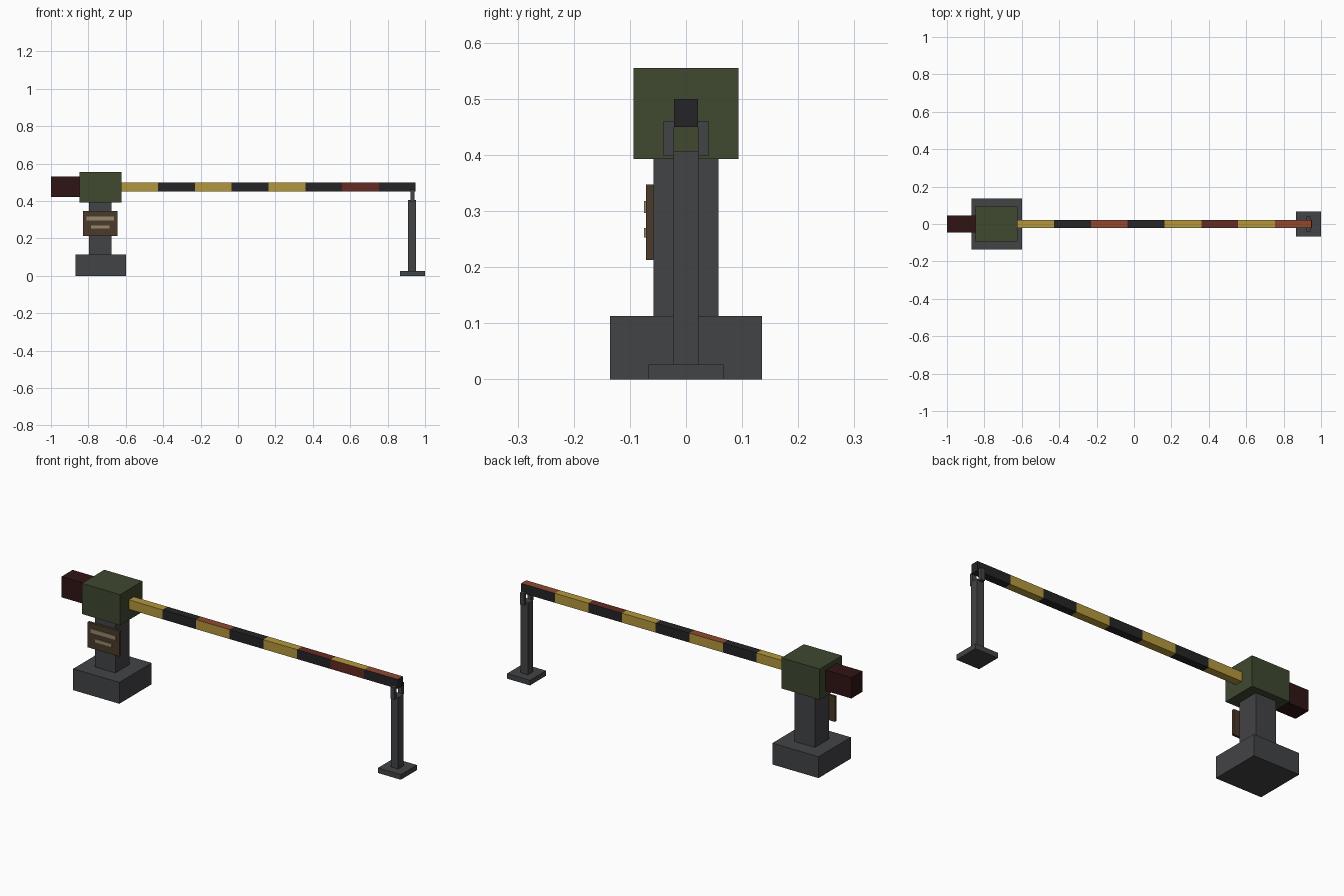
import bpy, bmesh
from mathutils import Vector

if "Cube" in bpy.data.objects:
    bpy.data.objects.remove(bpy.data.objects["Cube"])


def mat(name, rgb):
    m = bpy.data.materials.new(name)
    m.diffuse_color = (*rgb, 1)
    m.use_nodes = True
    m.node_tree.nodes["Principled BSDF"].inputs["Base Color"].default_value = m.diffuse_color
    return m


STEEL = mat("dark_steel", (0.055, 0.057, 0.062))
GREEN = mat("olive_green", (0.05, 0.065, 0.03))
MAROON = mat("maroon", (0.03, 0.007, 0.007))
BROWN = mat("brown", (0.07, 0.042, 0.022))
TAN = mat("tan", (0.30, 0.25, 0.15))
YELLOW = mat("yellow", (0.45, 0.31, 0.045))
BLACK = mat("black", (0.018, 0.018, 0.02))
RED = mat("red", (0.28, 0.065, 0.03))
DARK_RED = mat("dark_red", (0.13, 0.024, 0.016))


def box(name, x, y, z, *mats):
    """Box from (min, max) ranges on each axis."""
    lo, hi = Vector((x[0], y[0], z[0])), Vector((x[1], y[1], z[1]))
    bm = bmesh.new()
    bmesh.ops.create_cube(bm, size=1)
    for v in bm.verts:
        v.co = (lo + hi) / 2 + v.co * (hi - lo)
    me = bpy.data.meshes.new(name)
    bm.to_mesh(me)
    bm.free()
    ob = bpy.data.objects.new(name, me)
    bpy.context.collection.objects.link(ob)
    for m in mats:
        me.materials.append(m)
    return ob


# Pedestal, motor head and counterweight
box("pedestal_base", (-0.87, -0.60), (-0.135, 0.135), (0, 0.113), STEEL)
box("pedestal_column", (-0.796, -0.677), (-0.058, 0.058), (0.113, 0.393), STEEL)
box("pivot_housing", (-0.848, -0.624), (-0.094, 0.094), (0.393, 0.555), GREEN)
box("counterweight", (-1.0, -0.848), (-0.046, 0.046), (0.422, 0.532), MAROON)

# Notice plate with two raised bars
box("notice_plate", (-0.83, -0.643), (-0.071, -0.058), (0.213, 0.347), BROWN)
box("notice_bar_upper", (-0.81, -0.664), (-0.075, -0.071), (0.297, 0.318), TAN)
box("notice_bar_lower", (-0.785, -0.687), (-0.075, -0.071), (0.253, 0.27), TAN)

# Striped boom: alternating segments, some with worn red top or front faces
TOP_RED = {2: RED, 5: DARK_RED, 7: RED}
FRONT_RED = {6: DARK_RED}
X0, X1, N = -0.624, 0.95, 8
step = (X1 - X0) / N
for i in range(N):
    base = BLACK if i % 2 else YELLOW
    seg = box(f"boom_stripe_{i + 1}", (X0 + i * step, X0 + (i + 1) * step),
              (-0.021, 0.021), (0.45, 0.50),
              base, TOP_RED.get(i, base), FRONT_RED.get(i, base))
    for p in seg.data.polygons:
        if p.normal.z > 0.5:
            p.material_index = 1
        elif p.normal.y < -0.5:
            p.material_index = 2

# Rest post with a two-pronged fork
box("rest_foot", (0.866, 1.0), (-0.067, 0.067), (0, 0.027), STEEL)
box("rest_post", (0.91, 0.953), (-0.022, 0.022), (0.027, 0.406), STEEL)
for side, s in (("front", -1), ("back", 1)):
    y = sorted((s * 0.021, s * 0.040))
    box(f"rest_prong_{side}", (0.921, 0.943), y, (0.398, 0.461), STEEL)
